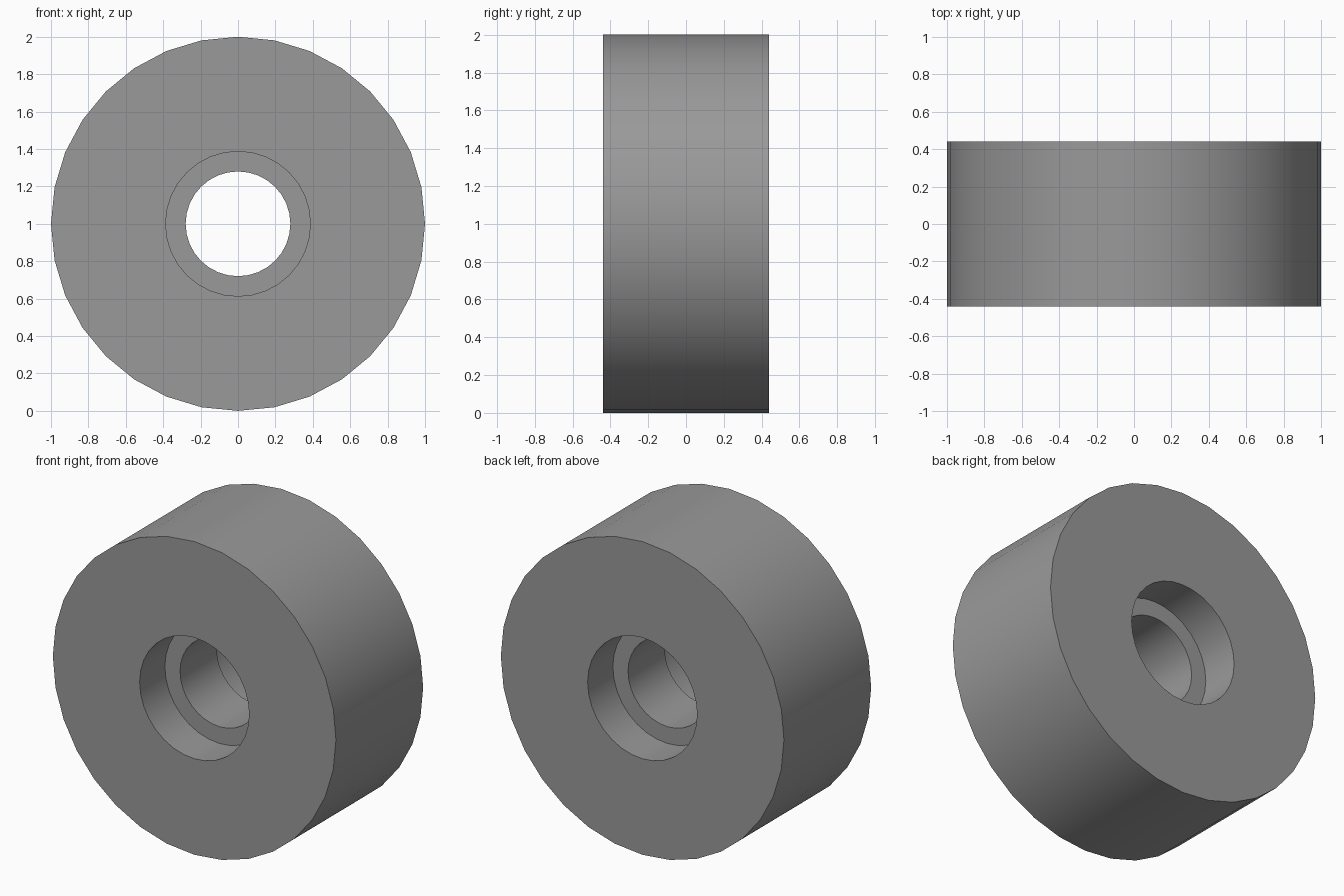
import bpy, bmesh, math
from mathutils import Matrix

if "Cube" in bpy.data.objects:
    bpy.data.objects.remove(bpy.data.objects["Cube"])

SEGMENTS = 32
HALF_DEPTH = 0.44
LEDGE = 0.185          # half length of the narrow bore
R_OUTER, R_RECESS, R_BORE = 1.0, 0.387, 0.28

# Closed cross-section (radius, y): rim, recess and narrow bore
profile = [(R_OUTER, -HALF_DEPTH), (R_OUTER, HALF_DEPTH),
           (R_RECESS, HALF_DEPTH), (R_RECESS, LEDGE), (R_BORE, LEDGE),
           (R_BORE, -LEDGE), (R_RECESS, -LEDGE), (R_RECESS, -HALF_DEPTH)]

# Sweep the section around the y axis
bm = bmesh.new()
rings = []
for i in range(SEGMENTS):
    a = 2 * math.pi * i / SEGMENTS
    rings.append([bm.verts.new((r * math.cos(a), y, r * math.sin(a)))
                  for r, y in profile])
n = len(profile)
for i in range(SEGMENTS):
    p, q = rings[i], rings[(i + 1) % SEGMENTS]
    for j in range(n):
        k = (j + 1) % n
        bm.faces.new((p[j], p[k], q[k], q[j]))
bmesh.ops.recalc_face_normals(bm, faces=bm.faces)
bmesh.ops.transform(bm, matrix=Matrix.Translation((0, 0, 1)), verts=bm.verts)

mesh = bpy.data.meshes.new("roller_wheel")
bm.to_mesh(mesh)
bm.free()
wheel = bpy.data.objects.new("roller_wheel", mesh)
bpy.context.collection.objects.link(wheel)

# Plain grey finish
grey = bpy.data.materials.new("grey")
grey.diffuse_color = (0.32, 0.32, 0.32, 1)
grey.use_nodes = True
grey.node_tree.nodes["Principled BSDF"].inputs["Base Color"].default_value = grey.diffuse_color
mesh.materials.append(grey)

# Smooth round walls, sharp rims
bpy.context.view_layer.objects.active = wheel
wheel.select_set(True)
bpy.ops.object.shade_smooth_by_angle(angle=math.radians(30))
